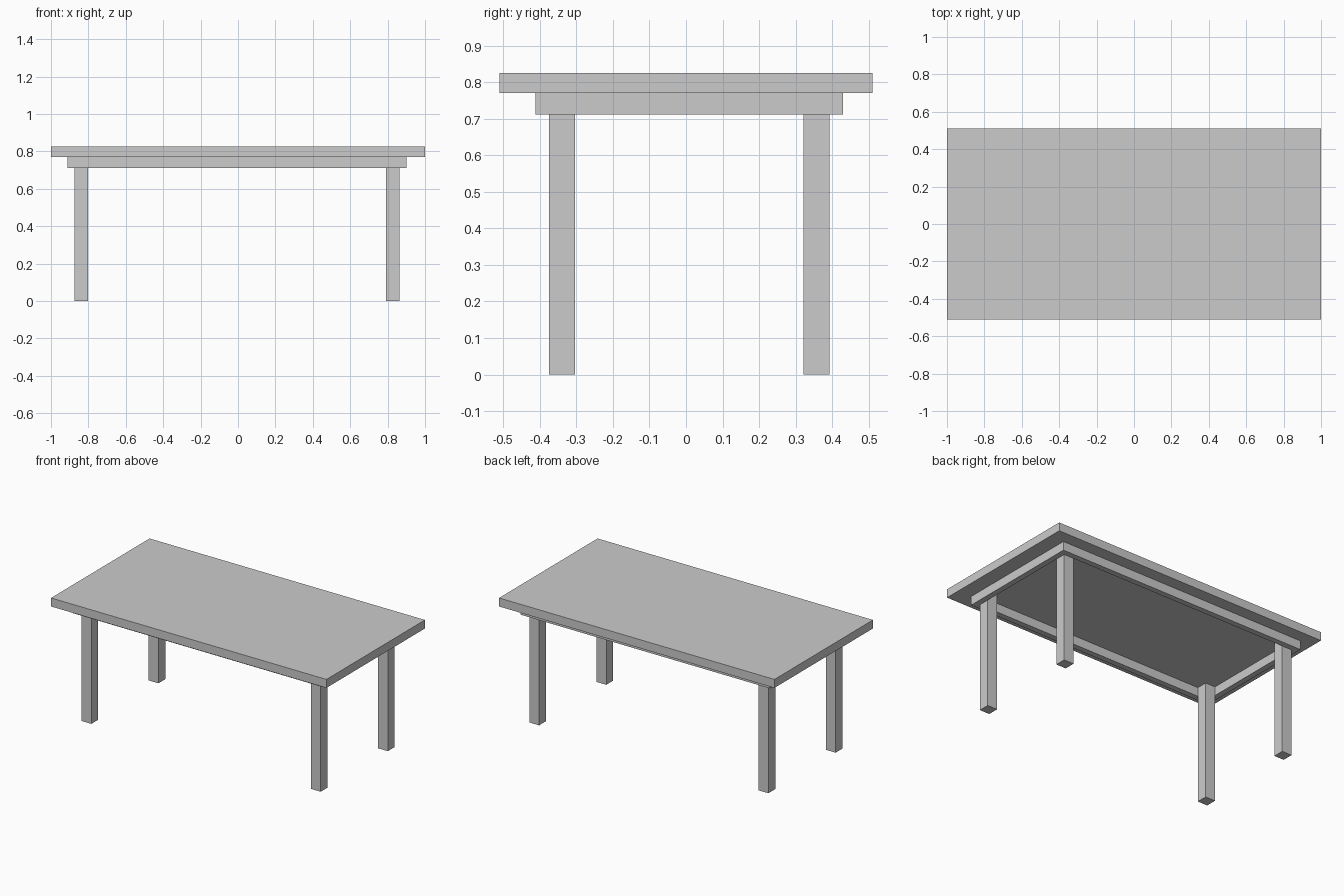
import bpy

if "Cube" in bpy.data.objects:
    bpy.data.objects.remove(bpy.data.objects["Cube"])


def box(name, x0, x1, y0, y1, z0, z1):
    """Axis-aligned box given by its limits."""
    bpy.ops.mesh.primitive_cube_add(
        size=1, location=((x0 + x1) / 2, (y0 + y1) / 2, (z0 + z1) / 2))
    obj = bpy.context.object
    obj.name = name
    obj.scale = (x1 - x0, y1 - y0, z1 - z0)
    bpy.ops.object.transform_apply(location=False, rotation=False, scale=True)
    return obj


UNDERSIDE, TOP, RAIL_BOTTOM = 0.77, 0.826, 0.712
X0, X1, Y0, Y1 = -0.911, 0.900, -0.412, 0.430   # outer limits of the rail frame
RAIL, LEG = 0.037, 0.071                        # rail thickness, leg width

# Table top
box("table_top", -1, 1, -0.511, 0.511, UNDERSIDE, TOP)

# Rail frame: long rails run full length, short rails fit between them
for name, y in (("front_rail", Y0), ("back_rail", Y1 - RAIL)):
    box(name, X0, X1, y, y + RAIL, RAIL_BOTTOM, UNDERSIDE)
for name, x in (("left_rail", X0), ("right_rail", X1 - RAIL)):
    box(name, x, x + RAIL, Y0 + RAIL, Y1 - RAIL, RAIL_BOTTOM, UNDERSIDE)

# Legs stand in the inner corners of the frame
for side, x in (("left", X0 + RAIL), ("right", X1 - RAIL - LEG)):
    for end, y in (("front", Y0 + RAIL), ("back", Y1 - RAIL - LEG)):
        box(f"{end}_{side}_leg", x, x + LEG, y, y + LEG, 0, UNDERSIDE)
